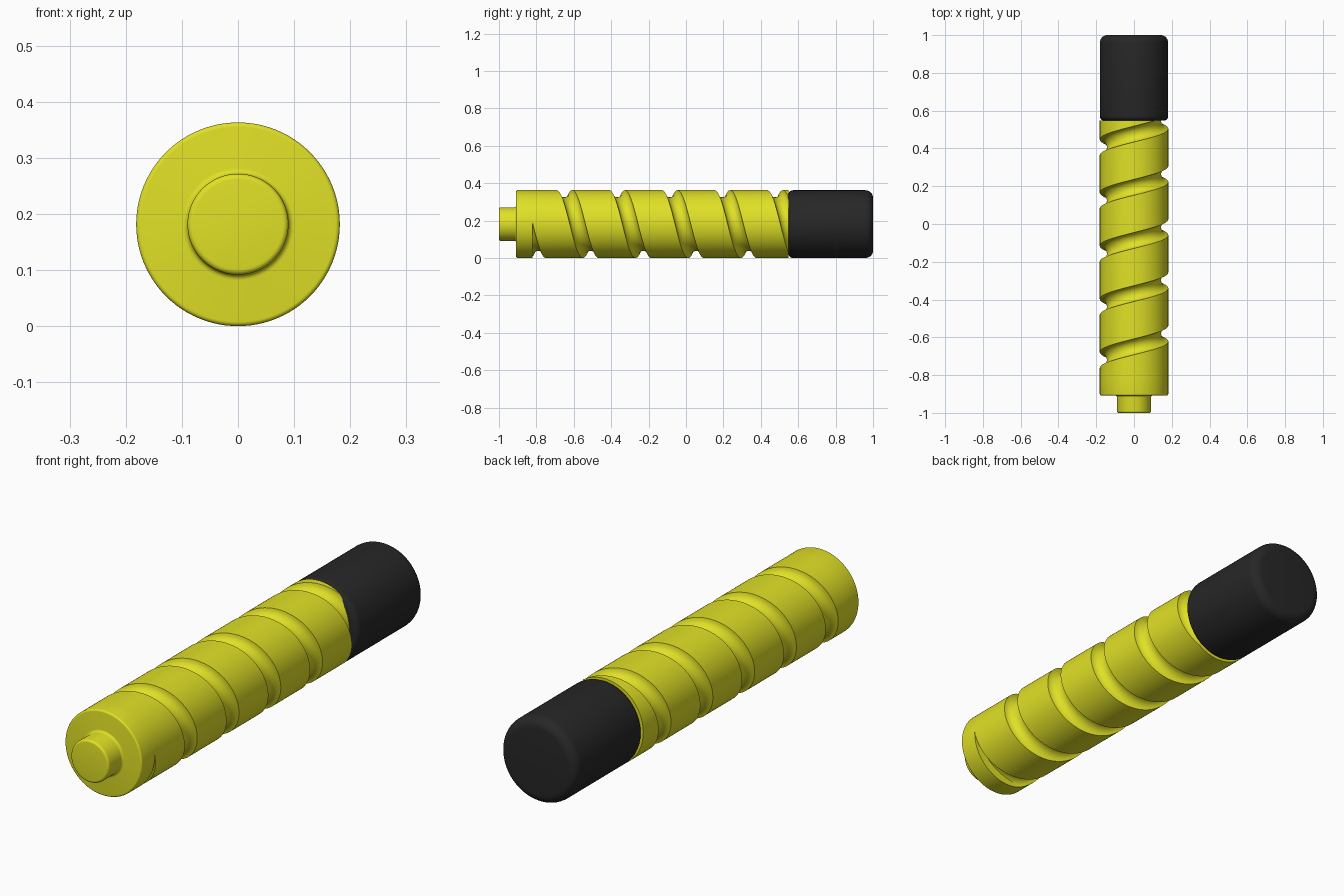
import bpy, bmesh, math

if "Cube" in bpy.data.objects:
    bpy.data.objects.remove(bpy.data.objects["Cube"])

R, ZC = 0.1815, 0.1815            # body radius and axis height
PITCH, PHASE = 0.2815, -0.65      # helix lead and groove centre at the top line
HALF_W, DEPTH = 0.042, 0.038      # groove half width and depth
Y0, Y1 = -0.82, 0.547             # grooved stretch
SEG = 96


def arc(cr, cy, rad, a0, a1, n=5):
    """Rounded corner as (radius, y) points, angles in degrees from +radius."""
    return [(cr + rad * math.cos(math.radians(a0 + (a1 - a0) * i / n)),
             cy + rad * math.sin(math.radians(a0 + (a1 - a0) * i / n))) for i in range(n + 1)]


def revolve(name, column, color):
    """Mesh around the y axis; column(theta) returns the (radius, y) points."""
    bm = bmesh.new()
    cols = []
    for j in range(SEG + 1):
        t = 2 * math.pi * j / SEG
        cols.append([bm.verts.new((r * math.sin(t), y, ZC + r * math.cos(t))) for r, y in column(t)])
    for a, b in zip(cols, cols[1:]):
        for i in range(len(a) - 1):
            bm.faces.new((a[i], a[i + 1], b[i + 1], b[i]))
    bmesh.ops.remove_doubles(bm, verts=bm.verts, dist=0.0002)
    bmesh.ops.recalc_face_normals(bm, faces=bm.faces)
    me = bpy.data.meshes.new(name)
    bm.to_mesh(me)
    bm.free()
    ob = bpy.data.objects.new(name, me)
    bpy.context.collection.objects.link(ob)
    mat = bpy.data.materials.new(name + "_colour")
    mat.diffuse_color = color
    mat.use_nodes = True
    mat.node_tree.nodes["Principled BSDF"].inputs["Base Color"].default_value = mat.diffuse_color
    me.materials.append(mat)
    bpy.ops.object.select_all(action='DESELECT')
    ob.select_set(True)
    bpy.context.view_layer.objects.active = ob
    bpy.ops.object.shade_smooth_by_angle(angle=math.radians(32))
    return ob


# Tip and front shoulder profile
front = ([(0, -1)] + arc(0.08, -0.99, 0.01, -90, 0) + arc(0.1, -0.918, 0.01, 180, 90)
         + arc(R - 0.008, -0.90, 0.008, -90, 0) + [(R, Y0)])


# Grooved body: rows follow the helix, clipped to the grooved stretch
def body_column(t):
    pts = list(front)
    for k in range(-3, 7):
        c = PHASE + PITCH * (t / (2 * math.pi) + k)
        for i in range(13):
            y = min(max(c - HALF_W * math.cos(math.pi * i / 12), Y0), Y1)
            u = min(1, abs(y - c) / HALF_W)
            # clipped rows outside this groove belong to a neighbour
            if abs(y - c) > HALF_W + 1e-6:
                continue
            pts.append((R - DEPTH * math.sqrt(1 - u * u), y))
    # close the last ridge when the groove does not reach the end
    if pts[-1][1] < Y1:
        pts.append((R, Y1))
    while len(pts) < len(front) + 13 * 7:
        pts.append(pts[-1])
    return pts + [(0, Y1)]


# Keep the rows of neighbouring columns aligned by padding clipped grooves
def aligned_column(t):
    pts = list(front)
    for k in range(-3, 7):
        c = PHASE + PITCH * (t / (2 * math.pi) + k)
        for i in range(13):
            y = min(max(c - HALF_W * math.cos(math.pi * i / 12), Y0), Y1)
            # depth from the nearest groove at the clipped position
            d = (y - c + PITCH / 2) % PITCH - PITCH / 2
            u = min(1, abs(d) / HALF_W)
            pts.append((R - DEPTH * math.sqrt(1 - u * u), y))
    return pts + [(0, Y1)]


revolve("threaded_body", aligned_column, (0.75, 0.75, 0.02, 1))

# Black end cap with rounded rims
RC = 0.181
cap = ([(0, 0.547)] + arc(RC - 0.025, 0.572, 0.025, -90, 0)
       + arc(RC - 0.04, 0.96, 0.04, 0, 90, 7) + [(0, 1)])
revolve("end_cap", lambda t: cap, (0.02, 0.02, 0.02, 1))
